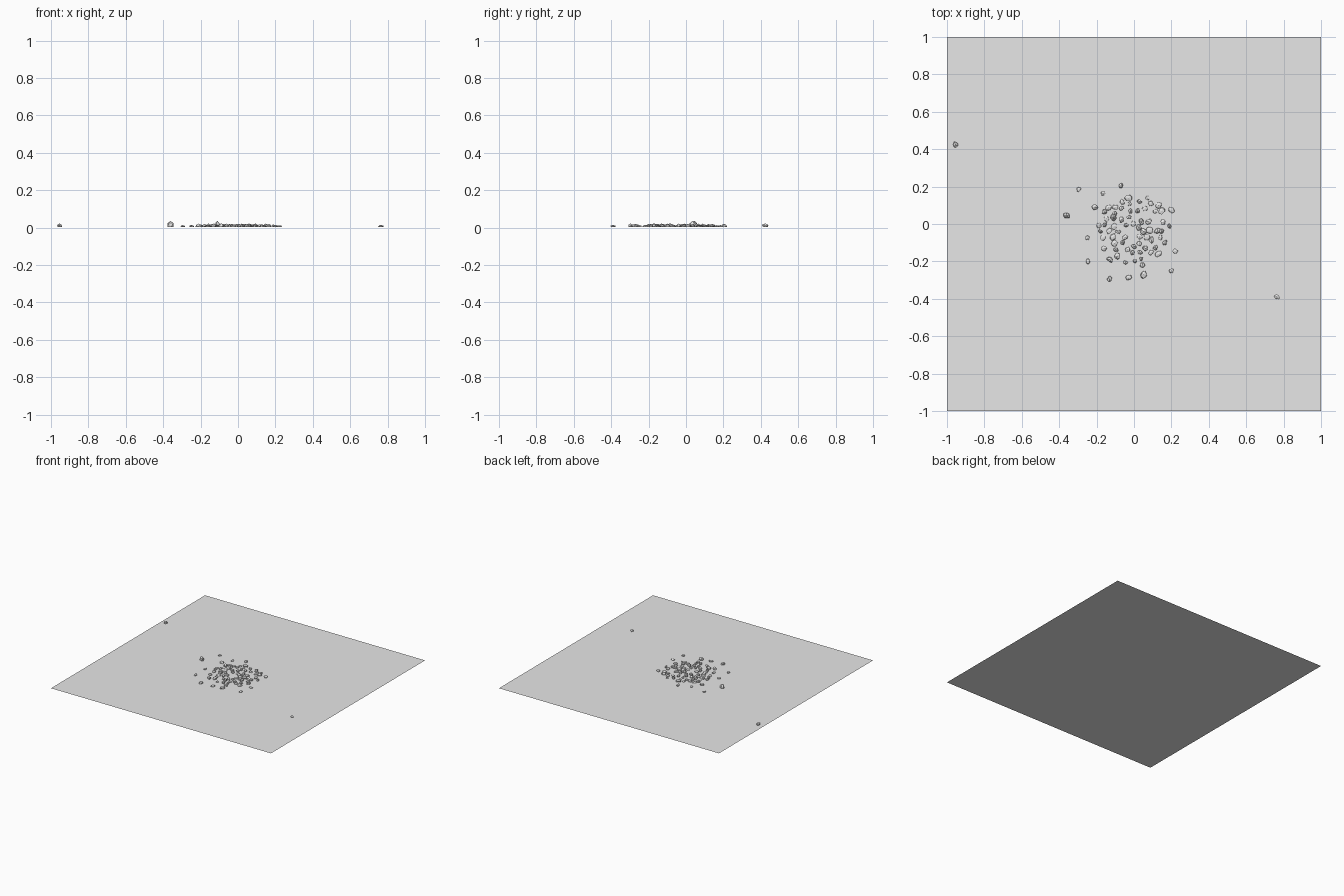
import bpy, bmesh, math, random
from mathutils import Matrix, Vector

if "Cube" in bpy.data.objects:
    bpy.data.objects.remove(bpy.data.objects["Cube"], do_unlink=True)
rng = random.Random(7)


def make_material(name, value):
    mat = bpy.data.materials.new(name)
    mat.use_nodes = True
    colour = (value, value, value, 1)
    mat.diffuse_color = colour
    mat.node_tree.nodes["Principled BSDF"].inputs["Base Color"].default_value = colour
    return mat


grey = make_material("stone grey", 0.8)


def add_object(name, bm):
    bmesh.ops.recalc_face_normals(bm, faces=bm.faces)
    mesh = bpy.data.meshes.new(name)
    bm.to_mesh(mesh)
    bm.free()
    mesh.materials.append(grey)
    obj = bpy.data.objects.new(name, mesh)
    bpy.context.scene.collection.objects.link(obj)
    return obj


def add_pebble(name, x, y, radius, height):
    """Faceted, irregular stone with a flat base resting just on the ground."""
    bm = bmesh.new()
    bmesh.ops.create_icosphere(bm, subdivisions=1, radius=1)
    bmesh.ops.subdivide_edges(bm, edges=rng.sample(list(bm.edges), 8), cuts=1)
    for v in bm.verts:
        v.co *= rng.uniform(0.75, 1.1)
        v.co.z = max(v.co.z, -0.4)
    hull = bmesh.ops.convex_hull(bm, input=bm.verts)
    loose = [g for g in hull["geom_interior"] if isinstance(g, bmesh.types.BMVert)]
    bmesh.ops.delete(bm, geom=loose, context="VERTS")
    bmesh.ops.scale(bm, vec=(radius, radius * rng.uniform(0.7, 0.95), 1), verts=bm.verts)
    bmesh.ops.rotate(bm, matrix=Matrix.Rotation(rng.uniform(0, math.tau), 3, "Z"), verts=bm.verts)
    low = min(v.co.z for v in bm.verts)
    span = max(v.co.z for v in bm.verts) - low
    for v in bm.verts:
        v.co.z = 0.003 + (v.co.z - low) / span * (height - 0.003)
    add_object(name, bm).location = Vector((x, y, 0))


# Ground sheet
ground = bmesh.new()
bmesh.ops.create_grid(ground, x_segments=1, y_segments=1, size=1)
add_object("ground", ground)

# Larger stray stones: x, y, radius, height
for i, stone in enumerate([(-.955, .425, .022, .022), (.765, -.39, .02, .014),
                           (-.36, .045, .022, .036), (-.11, .035, .024, .037)]):
    add_pebble(f"stray_stone_{i}", *stone)

# Stones around the rim and along the visible gaps of the pile
spots = [(-.295, .185), (-.165, .165), (-.07, .205), (-.21, .09), (-.25, -.075),
         (-.245, -.2), (-.13, -.295), (-.03, -.285), (.05, -.27), (.2, -.25),
         (.22, -.145), (.2, .075), (.13, .1), (.045, -.22), (-.13, -.19),
         (.155, .01), (.165, -.1), (-.03, .14), (.03, .12), (.09, .11),
         (.02, .07), (-.1, .09), (-.18, -.04), (.04, .01), (-.16, -.13),
         (.13, -.16), (-.06, -.1), (.05, -.04), (.06, -.13), (0, -.12)]

# Fill the pile with scattered stones that keep a little distance
while len(spots) < 76:
    angle, reach = rng.uniform(0, math.tau), 0.19 * math.sqrt(rng.random())
    x, y = reach * math.cos(angle), reach * math.sin(angle) - 0.025
    if all(math.hypot(x - a, y - b) > 0.03 for a, b in spots):
        spots.append((x, y))
    elif rng.random() < 0.004:
        spots.append((x, y))

for i, (x, y) in enumerate(spots):
    add_pebble(f"pebble_{i}", x, y, rng.uniform(0.014, 0.023), rng.uniform(0.01, 0.022))
